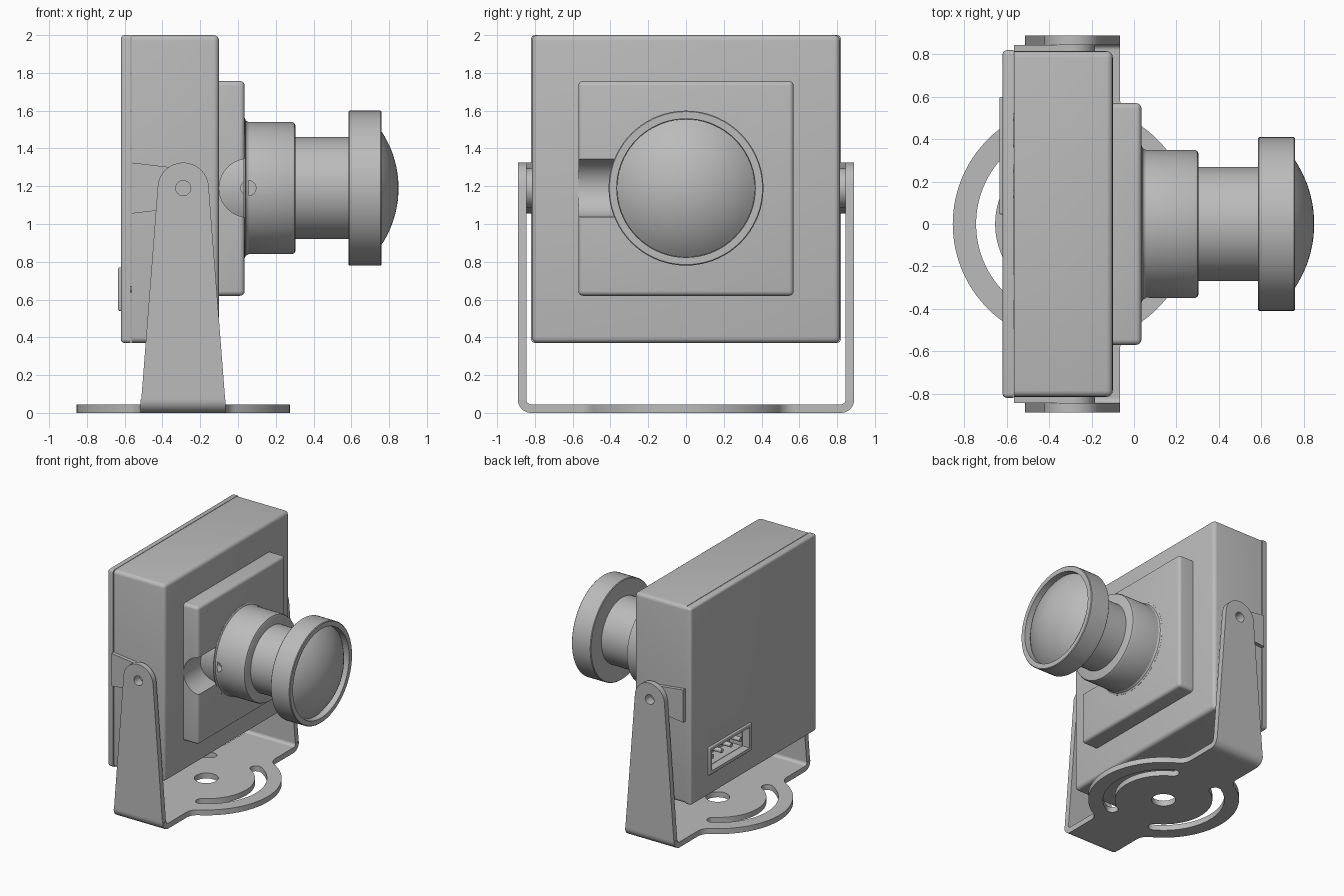
import bpy, bmesh
from math import sin, cos, pi, radians, sqrt, atan2
from mathutils import Matrix, Vector

if "Cube" in bpy.data.objects:
    bpy.data.objects.remove(bpy.data.objects["Cube"], do_unlink=True)

grey = bpy.data.materials.new("plain grey")
grey.use_nodes = True
grey.diffuse_color = (0.5, 0.5, 0.5, 1)
grey.node_tree.nodes["Principled BSDF"].inputs["Base Color"].default_value = (0.5, 0.5, 0.5, 1)

AXIS_Z = 1.19      # height of the lens axis and the pivots
PIVOT_X = -0.29    # bracket centre
JOINT_X = -0.565   # seam between housing and back cover
SHEET = 0.045      # bracket sheet thickness
TO_XZ = Matrix.Rotation(pi / 2, 4, 'X')
TO_YZ = Matrix(((0, 0, 1, 0), (1, 0, 0, 0), (0, 1, 0, 0), (0, 0, 0, 1)))


def activate(obj):
    bpy.ops.object.select_all(action='DESELECT')
    obj.select_set(True)
    bpy.context.view_layer.objects.active = obj


def smooth(obj):
    activate(obj)
    bpy.ops.object.shade_smooth_by_angle(angle=radians(32))


def add_mesh(name, bm):
    bmesh.ops.recalc_face_normals(bm, faces=bm.faces)
    me = bpy.data.meshes.new(name)
    bm.to_mesh(me)
    bm.free()
    me.materials.append(grey)
    obj = bpy.data.objects.new(name, me)
    bpy.context.collection.objects.link(obj)
    smooth(obj)
    return obj


def box(name, lo, hi, bevel=0, flat_x=None):
    """Box between two corners; edges lying in the plane x = flat_x stay sharp."""
    lo, hi = Vector(lo), Vector(hi)
    bm = bmesh.new()
    bmesh.ops.create_cube(bm, size=1)
    for v in bm.verts:
        v.co = (lo + hi) / 2 + v.co * (hi - lo)
    if bevel:
        edges = [e for e in bm.edges
                 if flat_x is None or any(abs(v.co.x - flat_x) > 1e-4 for v in e.verts)]
        bmesh.ops.bevel(bm, geom=edges, offset=bevel, segments=4, profile=0.5, affect='EDGES')
    return add_mesh(name, bm)


def lathe(name, profile, steps=72):
    """Spin (x, radius) points about the lens axis."""
    bm = bmesh.new()
    verts = [bm.verts.new((x, 0, AXIS_Z + r)) for x, r in profile]
    edges = [bm.edges.new(p) for p in zip(verts, verts[1:])]
    bmesh.ops.spin(bm, geom=verts + edges, cent=(0, 0, AXIS_Z), axis=(1, 0, 0),
                   angle=2 * pi, steps=steps)
    bmesh.ops.remove_doubles(bm, verts=bm.verts, dist=1e-4)
    return add_mesh(name, bm)


def rod(name, centre, radius, length, axis):
    bm = bmesh.new()
    turn = Matrix.Rotation(pi / 2, 4, 'Y' if axis == 'X' else 'X')
    bmesh.ops.create_cone(bm, cap_ends=True, segments=40, radius1=radius, radius2=radius,
                          depth=length, matrix=Matrix.Translation(centre) @ turn)
    return add_mesh(name, bm)


def cut(cutter, *targets):
    for obj in targets:
        mod = obj.modifiers.new("cut", 'BOOLEAN')
        mod.operation, mod.solver, mod.object = 'DIFFERENCE', 'EXACT', cutter
        activate(obj)
        bpy.ops.object.modifier_apply(modifier=mod.name)
        smooth(obj)
    bpy.data.objects.remove(cutter, do_unlink=True)


def arc(cx, cy, r, start, end, n=16):
    angles = [radians(start + (end - start) * i / n) for i in range(n + 1)]
    return [(cx + r * cos(a), cy + r * sin(a)) for a in angles]


def plate(name, outlines, thickness, place):
    """Sheet cut from a first outline, with the other outlines as openings."""
    cu = bpy.data.curves.new(name, 'CURVE')
    cu.dimensions, cu.fill_mode, cu.extrude = '2D', 'BOTH', thickness / 2
    for pts in outlines:
        sp = cu.splines.new('POLY')
        sp.points.add(len(pts) - 1)
        for p, (x, y) in zip(sp.points, pts):
            p.co = (x, y, 0, 1)
        sp.use_cyclic_u = True
    temp = bpy.data.objects.new(name + "_curve", cu)
    bpy.context.collection.objects.link(temp)
    bpy.context.view_layer.update()
    me = bpy.data.meshes.new_from_object(temp.evaluated_get(bpy.context.evaluated_depsgraph_get()))
    bm = bmesh.new()
    bm.from_mesh(me)
    bmesh.ops.remove_doubles(bm, verts=bm.verts, dist=1e-5)
    bmesh.ops.transform(bm, matrix=place, verts=bm.verts)
    bpy.data.objects.remove(temp, do_unlink=True)
    bpy.data.meshes.remove(me)
    return add_mesh(name, bm)


# Housing, back cover and the raised front step
housing = box("housing", (JOINT_X, -0.815, 0.37), (-0.1, 0.815, 2), 0.03, JOINT_X)
cover = box("back_cover", (-0.62, -0.82, 0.37), (JOINT_X - 0.004, 0.82, 2), 0.02, JOINT_X - 0.004)
step = box("front_step", (-0.12, -0.57, 0.62), (0.035, 0.57, 1.757), 0.025, -0.12)
cut(rod("channel_cutter", (0.055, -0.5, AXIS_Z), 0.155, 0.7, 'Y'), step)

# Lens holder with its lock screw hole, neck, head and dome
holder = lathe("lens_holder", [(-0.11, 0), (-0.11, 0.35), (0.035, 0.35), (0.285, 0.35),
                               (0.299, 0.344), (0.305, 0.33), (0.305, 0)])
cut(rod("screw_cutter", (0.055, -0.35, AXIS_Z), 0.04, 0.16, 'Y'), holder)
lathe("holder_fillet", [(0.03, 0.34), (0.03, 0.37), (0.036, 0.37), (0.042, 0.357), (0.055, 0.35)])
lathe("lens_neck", [(0.29, 0), (0.29, 0.27), (0.6, 0.27), (0.6, 0)])
lathe("lens_head", [(0.585, 0), (0.585, 0.405), (0.59, 0.41), (0.755, 0.41), (0.76, 0.405),
                    (0.76, 0.367), (0.70, 0.365), (0.70, 0)])
DOME_R = 0.545
lathe("lens_dome", [(0.85 - DOME_R + DOME_R * cos(radians(42 * i / 12)),
                     DOME_R * sin(radians(42 * i / 12))) for i in range(13)])

# Connector socket on the back: frame, recess and pins
frame = box("connector_frame", (-0.635, 0.045, 0.54), (-0.6, 0.6, 0.77), 0.008)
cut(box("socket_cutter", (-0.7, 0.075, 0.57), (-0.45, 0.57, 0.74)), frame, cover, housing)
for i in range(4):
    rod("connector_pin", (-0.52, 0.14 + 0.122 * i, 0.655), 0.018, 0.16, 'X')

# Bracket base: strip blended into a disc, with a centre hole and two curved slots
HALF, DISC, FIL = 0.225, 0.565, 0.1
fy = sqrt((DISC + FIL) ** 2 - (HALF + FIL) ** 2)
tangent = atan2(fy, HALF + FIL) * 180 / pi
side = (arc(0, 0, DISC, -tangent, tangent, 40)
        + arc(HALF + FIL, fy, FIL, 180 + tangent, 180, 8) + [(HALF, 0.82)])
side = [(HALF, -0.82)] + [(x, -y) for x, y in arc(HALF + FIL, fy, FIL, 180, 180 + tangent, 8)] + side
outline = side + [(-x, -y) for x, y in side]
slot = (arc(0, 0, 0.455, -60, 60, 28)
        + arc(0.41 * cos(pi / 3), 0.41 * sin(pi / 3), 0.045, 60, 240, 10)[1:-1]
        + arc(0, 0, 0.365, 60, -60, 28)
        + arc(0.41 * cos(pi / 3), -0.41 * sin(pi / 3), 0.045, 120, 300, 10)[1:-1])
hole = arc(0, 0, 0.09, 0, 350, 35)
plate("bracket_base", [outline, slot, [(-x, -y) for x, y in slot], hole], SHEET,
      Matrix.Translation((PIVOT_X, 0, SHEET / 2)))

# Bracket bends, arms and pivot bosses on both sides
pivot_hole = arc(PIVOT_X, AXIS_Z, 0.04, 0, 345, 23)
arm = [(PIVOT_X - 0.222, 0.07), (PIVOT_X + 0.222, 0.07)] + arc(PIVOT_X, AXIS_Z, 0.135, 5, 175, 28)
boss = ([(JOINT_X, AXIS_Z + 0.135), (JOINT_X, AXIS_Z - 0.135)]
        + arc(PIVOT_X, AXIS_Z, 0.105, -97, 97, 28))
bend = arc(0.82, 0.07, 0.07, -90, 0, 10) + arc(0.82, 0.07, 0.025, 0, -90, 10)
for s in (-1, 1):
    plate("bracket_bend", [[(s * y, z) for y, z in bend]], 2 * HALF,
          Matrix.Translation((PIVOT_X, 0, 0)) @ TO_YZ)
    plate("bracket_arm", [arm, pivot_hole], SHEET,
          Matrix.Translation((0, s * (0.89 - SHEET / 2), 0)) @ TO_XZ)
    plate("pivot_boss", [boss, pivot_hole], 0.04,
          Matrix.Translation((0, s * 0.825, 0)) @ TO_XZ)
